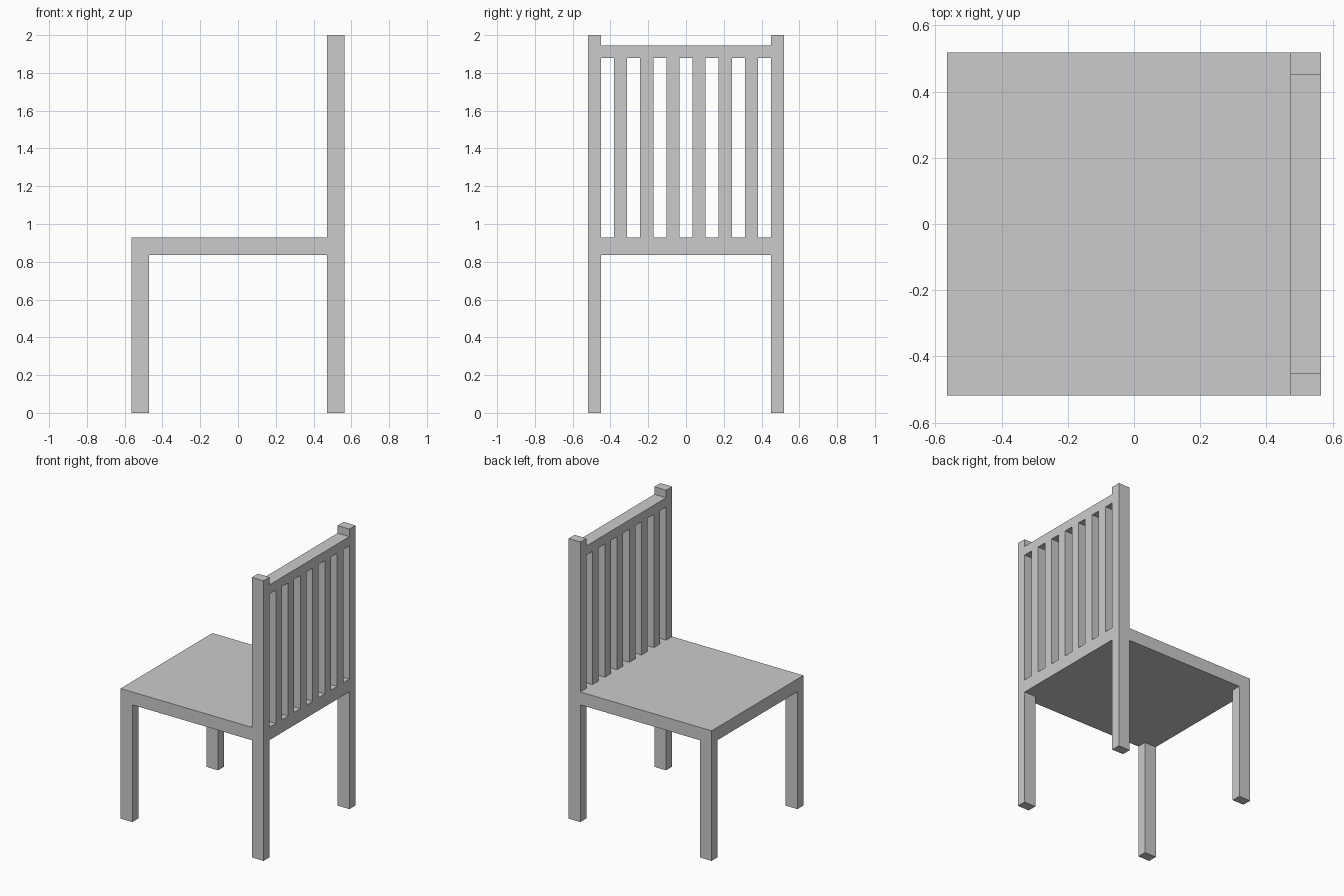
import bpy

if "Cube" in bpy.data.objects:
    bpy.data.objects.remove(bpy.data.objects["Cube"])

# Overall dimensions
HX, HY = 0.565, 0.518            # half depth (x) and half width (y)
LEG_X, LEG_Y = 0.093, 0.068      # leg section
SEAT_LO, SEAT_HI = 0.837, 0.929
RAIL_LO, RAIL_HI = 1.88, 1.946
TOP = 2.0
BACK_X = (HX - LEG_X, HX)        # depth range of the backrest
INNER_Y = HY - LEG_Y


def box(name, xs, ys, zs):
    verts = [(x, y, z) for x in xs for y in ys for z in zs]
    faces = [(0, 1, 3, 2), (4, 6, 7, 5), (0, 4, 5, 1),
             (2, 3, 7, 6), (0, 2, 6, 4), (1, 5, 7, 3)]
    mesh = bpy.data.meshes.new(name)
    mesh.from_pydata(verts, [], faces)
    obj = bpy.data.objects.new(name, mesh)
    bpy.context.collection.objects.link(obj)
    return obj


# Seat slab
box("seat", (-HX, HX), (-HY, HY), (SEAT_LO, SEAT_HI))

# Legs and backrest posts on both sides
for side, ys in (("near", (-HY, -INNER_Y)), ("far", (INNER_Y, HY))):
    box(f"front_leg_{side}", (-HX, -HX + LEG_X), ys, (0, SEAT_LO))
    box(f"back_leg_{side}", BACK_X, ys, (0, SEAT_LO))
    box(f"back_post_{side}", BACK_X, ys, (SEAT_HI, TOP))

# Top rail between the posts
box("top_rail", BACK_X, (-INNER_Y, INNER_Y), (RAIL_LO, RAIL_HI))

# Six slats, with gaps as wide as the slats
SLATS = 6
step = 2 * INNER_Y / (2 * SLATS + 1)
for i in range(SLATS):
    y = -INNER_Y + (2 * i + 1) * step
    box(f"back_slat_{i + 1}", BACK_X, (y, y + step), (SEAT_HI, RAIL_LO))
